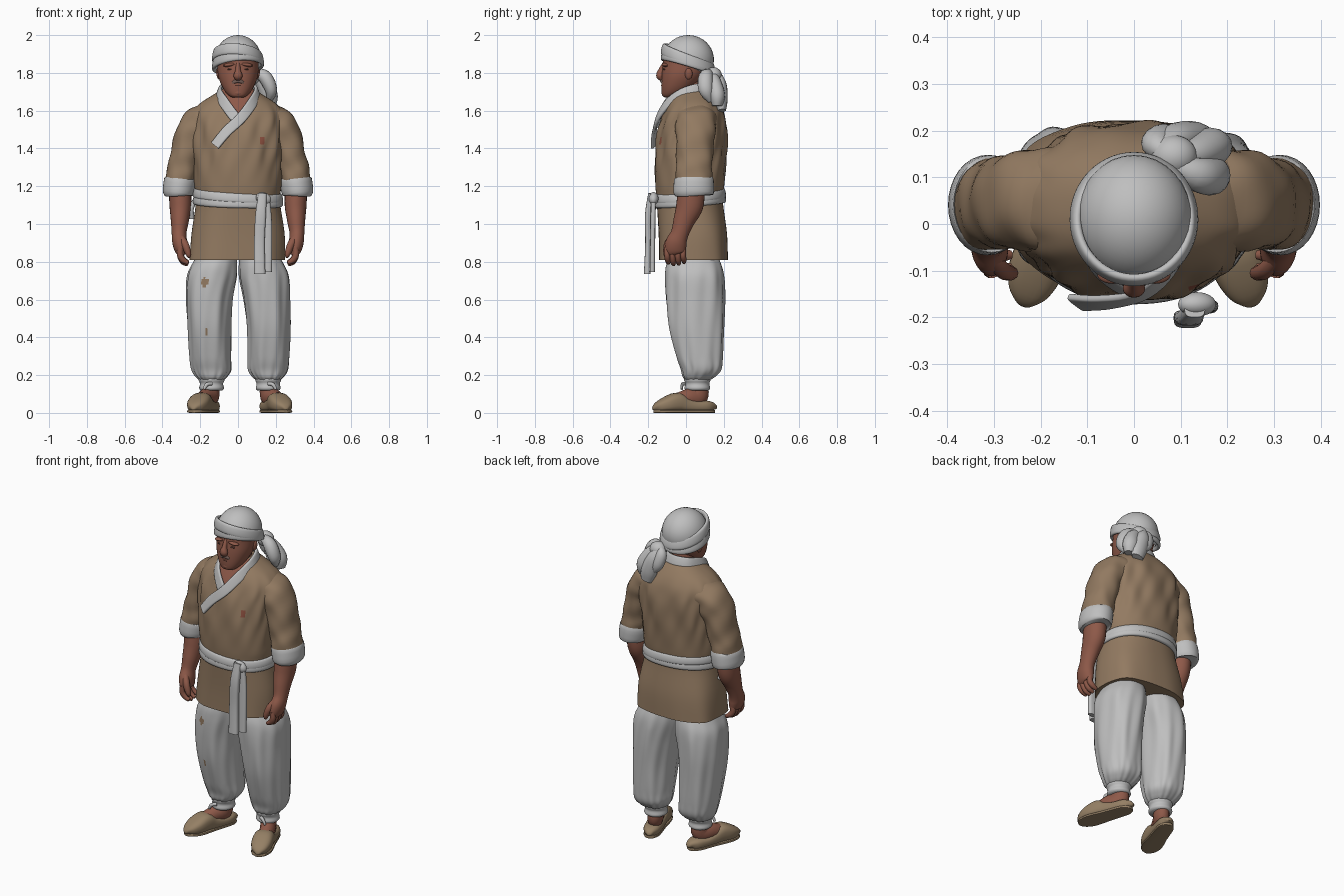
import bpy, bmesh, math
from mathutils import Vector, Matrix


def mat(name, r, g, b):
    m = bpy.data.materials.new(name)
    m.diffuse_color = (r, g, b, 1)
    return m


CLOTH = mat("white cloth", 0.52, 0.52, 0.52)
TAN = mat("tan cloth", 0.29, 0.195, 0.12)
SKIN = mat("skin", 0.27, 0.10, 0.066)
SHOE = mat("shoe leather", 0.30, 0.215, 0.13)
DARK = mat("dark brown", 0.12, 0.055, 0.04)
GREY = mat("grey moustache", 0.19, 0.12, 0.10)
STAIN = mat("red stain", 0.26, 0.08, 0.05)


def smooth_path(pts, sub, closed=False):
    """Catmull-Rom interpolation of tuples of any length."""
    n, out = len(pts), []
    get = (lambda i: pts[i % n]) if closed else (lambda i: pts[min(max(i, 0), n - 1)])
    for i in range(n if closed else n - 1):
        for k in range(sub):
            t = k / sub
            out.append(tuple(0.5 * (2 * b + (c - a) * t + (2 * a - 5 * b + 4 * c - d) * t * t
                                    + (3 * b - a - 3 * c + d) * t ** 3)
                             for a, b, c, d in zip(get(i - 1), get(i), get(i + 1), get(i + 2))))
    return out if closed else out + [tuple(pts[-1])]


def skin_rings(name, rings, mats, closed=False, rule=None):
    """Bridge rings of points; rule(centre) picks a material slot."""
    bm = bmesh.new()
    rows = [[bm.verts.new(p) for p in r] for r in rings]
    n = len(rows[0])
    for i in range(len(rows) if closed else len(rows) - 1):
        a, b = rows[i], rows[(i + 1) % len(rows)]
        for j in range(n):
            bm.faces.new((a[j], a[(j + 1) % n], b[(j + 1) % n], b[j]))
    if not closed:
        bm.faces.new(rows[0][::-1])
        bm.faces.new(rows[-1])
    bmesh.ops.recalc_face_normals(bm, faces=bm.faces)
    if rule:
        for f in bm.faces:
            f.material_index = rule(f.calc_center_median())
    return finish(name, bm, mats)


def finish(name, bm, mats):
    me = bpy.data.meshes.new(name)
    bm.to_mesh(me)
    bm.free()
    for m in mats:
        me.materials.append(m)
    ob = bpy.data.objects.new(name, me)
    bpy.context.collection.objects.link(ob)
    return ob


def power(v, e):
    return math.copysign(abs(v) ** (2 / e), v)


def loft(name, rows, mats, n=32, e=lambda z: 2.0, sub=5, fold=None, rule=None):
    """Horizontal sections: rows of (z, cx, cy, rx, ry)."""
    rings = []
    for z, cx, cy, rx, ry in smooth_path(rows, sub):
        ring = []
        for j in range(n):
            a = math.tau * j / n
            k = 1 + (fold(a, z) if fold else 0)
            ring.append((cx + rx * k * power(math.cos(a), e(z)), cy + ry * k * power(math.sin(a), e(z)), z))
        rings.append(ring)
    return skin_rings(name, rings, mats, rule=rule)


def tube(name, pts, mats, n=16, e=2.0, sub=5, closed=False, normal=None, fold=None):
    """Sweep along (x, y, z, ra, rb); rb lies along the normal, ra across it."""
    path = smooth_path(pts, sub, closed)
    rings, m = [], len(path)
    for i, p in enumerate(path):
        q = Vector(path[(i + 1) % m if closed else min(i + 1, m - 1)][:3])
        o = Vector(path[i - 1 if closed else max(i - 1, 0)][:3])
        t, c = (q - o).normalized(), Vector(p[:3])
        nv = normal(c) if normal else Vector((0, -1, 0))
        b = (nv - t * nv.dot(t)).normalized()
        a, ring = t.cross(b), []
        for j in range(n):
            w = math.tau * j / n
            k = 1 + (fold(w, i) if fold else 0)
            ring.append(c + a * p[3] * k * power(math.cos(w), e) + b * p[4] * k * power(math.sin(w), e))
        rings.append(ring)
    return skin_rings(name, rings, mats, closed)


def ball(name, loc, size, m, rot=0, cut=None):
    bm = bmesh.new()
    bmesh.ops.create_uvsphere(bm, u_segments=32, v_segments=20, radius=1)
    bmesh.ops.transform(bm, verts=bm.verts, matrix=Matrix.Translation(loc)
                        @ Matrix.Rotation(rot, 4, 'Y') @ Matrix.Diagonal((*size, 1)))
    if cut:
        bmesh.ops.bisect_plane(bm, geom=bm.verts[:] + bm.edges[:] + bm.faces[:],
                               plane_co=cut[0], plane_no=cut[1], clear_inner=True)
    return finish(name, bm, [m])


def radial(c):
    return Vector((c.x, c.y - 0.03, 0.03))


# Tunic with open neckline and a small stain
def tunic_rule(c):
    if c.y < 0 and c.z > 1.55 + 1.4 * abs(c.x):
        return 1
    return 2 if c.y < 0 and abs(c.x - 0.13) + abs(c.z - 1.44) < 0.022 else 0


def tunic_fold(a, z):
    up = min(max((z - 1.18) * 5, 0), 1) * min(max((1.66 - z) * 8, 0), 1)
    return up * (0.024 * math.sin(9 * a + 14 * z) + 0.016 * math.sin(15 * a - 23 * z)) \
        + 0.04 * max(0, 1.1 - z) * math.sin(7 * a + 3 * z)


loft("tunic", [(0.81, -0.005, 0.038, 0.252, 0.182), (0.95, 0, 0.035, 0.246, 0.181),
               (1.12, 0, 0.02, 0.222, 0.175), (1.2, 0, 0.02, 0.23, 0.182), (1.3, 0, 0.022, 0.236, 0.187),
               (1.4, 0, 0.027, 0.242, 0.188), (1.5, 0, 0.035, 0.247, 0.182), (1.58, 0, 0.042, 0.245, 0.162),
               (1.635, 0, 0.042, 0.205, 0.138), (1.685, 0, 0.038, 0.13, 0.105), (1.715, 0, 0.035, 0.08, 0.075)],
     [TAN, SKIN, STAIN], n=112, e=lambda z: 2.3 + max(0, 1.1 - z) * 2, fold=tunic_fold, rule=tunic_rule)

# Crossed collar, one band around the neck
tube("collar", [(*p, 0.028, 0.009) for p in (
    (-0.122, -0.168, 1.415), (-0.06, -0.167, 1.49), (0.015, -0.15, 1.56), (0.075, -0.095, 1.64),
    (0.103, -0.01, 1.695), (0.075, 0.08, 1.72), (0, 0.108, 1.725), (-0.075, 0.08, 1.72),
    (-0.103, -0.01, 1.695), (-0.075, -0.095, 1.645), (-0.02, -0.138, 1.57), (0.02, -0.145, 1.53))],
    [CLOTH], e=4, normal=radial)

# Sash: two overlapping wraps sagging at the front, knot, hanging tails, side loop
for name, z, tilt in (("sash_upper", 1.15, 0.015), ("sash_lower", 1.124, 0.006)):
    ring = [(0.225 * power(math.cos(a), 2.2), 0.02 + 0.178 * power(math.sin(a), 2.2),
             z - tilt * math.cos(a) + 0.014 * math.sin(a), 0.026, 0.013)
            for a in (math.tau * i / 24 for i in range(24))]
    tube(name, ring, [CLOTH], closed=True, sub=3, e=2.6, normal=radial)
ball("sash_knot", (0.135, -0.172, 1.135), (0.042, 0.026, 0.032), CLOTH, 0.4)
tube("sash_tail_front", [(0.13, -0.182, 1.16, 0.022, 0.018), (0.12, -0.2, 1.05, 0.028, 0.017),
                         (0.113, -0.2, 0.9, 0.028, 0.016), (0.115, -0.205, 0.735, 0.03, 0.018)], [CLOTH], e=3)
tube("sash_tail_back", [(0.145, -0.172, 1.14, 0.022, 0.014), (0.152, -0.175, 1.0, 0.028, 0.013),
                        (0.15, -0.178, 0.745, 0.029, 0.014)], [CLOTH], e=3)
tube("sash_side_loop", [(-0.225, 0.03, 1.13, 0.012, 0.012), (-0.25, 0.01, 1.08, 0.016, 0.016),
                        (-0.245, 0.02, 1.03, 0.016, 0.016)], [CLOTH])


def leg_fold(a, z):
    low = 1 if z < 0.7 else max(0, (0.85 - z) / 0.15)
    return low * (0.024 * math.sin(6 * a + 5 * z) + 0.016 * math.sin(11 * a - 8 * z)) \
        + max(0, 0.3 - z) * 0.22 * math.sin(16 * a)


def leg_rule(c):
    patch = abs(c.x + 0.175) + abs(c.z - 0.69) < 0.028 or abs(c.x + 0.17) + abs(c.z - 0.43) < 0.014
    return int(c.y < 0 and patch)


def sleeve_fold(a, i):
    return 0.026 * math.sin(2 * a + i * 0.9) + 0.018 * math.sin(5 * a - i * 0.6)


for s, side in ((1, "left"), (-1, "right")):
    # Sleeve, rolled cuff
    tube(side + "_sleeve", [(s * 0.11, 0.05, 1.585, 0.065, 0.09), (s * 0.17, 0.052, 1.56, 0.08, 0.108),
                            (s * 0.218, 0.052, 1.52, 0.09, 0.108),
                            (s * 0.255, 0.048, 1.45, 0.085, 0.102), (s * 0.282, 0.045, 1.35, 0.078, 0.096),
                            (s * 0.30, 0.042, 1.27, 0.08, 0.096), (s * 0.312, 0.04, 1.2, 0.076, 0.095)],
         [TAN], n=40, e=2.2, fold=sleeve_fold)
    tube(side + "_cuff", [(s * 0.305, 0.042, 1.242, 0.074, 0.098), (s * 0.306, 0.042, 1.232, 0.085, 0.105),
                          (s * 0.316, 0.04, 1.165, 0.083, 0.107), (s * 0.317, 0.04, 1.152, 0.07, 0.095)],
         [CLOTH], n=32, sub=3)
    # Forearm and palm
    tube(side + "_forearm", [(s * 0.308, 0.03, 1.2, 0.058, 0.07), (s * 0.305, 0.02, 1.1, 0.058, 0.072),
                             (s * 0.308, -0.01, 1.02, 0.048, 0.057), (s * 0.312, -0.033, 0.95, 0.039, 0.047),
                             (s * 0.308, -0.052, 0.9, 0.039, 0.056), (s * 0.302, -0.057, 0.855, 0.03, 0.054),
                             (s * 0.298, -0.055, 0.845, 0.015, 0.04)], [SKIN], n=24)
    # Curled fingers and thumb
    for i in range(4):
        y, d = -0.1 + 0.028 * i, 0.008 * abs(i - 1.3)
        tube(f"{side}_finger_{i + 1}", [(s * 0.304, y, 0.875, 0.016, 0.016), (s * 0.306, y, 0.835, 0.017, 0.016),
                                        (s * 0.29, y + 0.004, 0.798 + d, 0.016, 0.015),
                                        (s * 0.264, y + 0.006, 0.783 + d, 0.01, 0.01)], [SKIN], n=10)
    tube(side + "_thumb", [(s * 0.303, -0.075, 0.93, 0.018, 0.018), (s * 0.28, -0.1, 0.89, 0.02, 0.018),
                           (s * 0.262, -0.105, 0.84, 0.015, 0.015), (s * 0.26, -0.1, 0.822, 0.006, 0.006)],
         [SKIN], n=10)
    # Baggy trouser leg gathered at the ankle, small patches on the right leg
    ax = s * 0.15 + 0.01
    loft(side + "_trouser_leg", [(0.165, ax, 0.055, 0.05, 0.05), (0.19, ax, 0.068, 0.08, 0.085),
                                 (0.23, ax, 0.08, 0.103, 0.108), (0.3, s * 0.154 + 0.008, 0.072, 0.108, 0.125),
                                 (0.45, s * 0.157 + 0.005, 0.056, 0.113, 0.146), (0.6, s * 0.152, 0.05, 0.122, 0.155),
                                 (0.72, s * 0.138, 0.046, 0.132, 0.154), (0.79, s * 0.123, 0.042, 0.119, 0.143),
                                 (0.85, s * 0.105, 0.04, 0.1, 0.115)], [CLOTH, TAN], n=80,
         e=lambda z: 2.2, sub=8, fold=leg_fold, rule=leg_rule)
    # Ankle wrap with a small tie
    loft(side + "_ankle_wrap", [(0.118, ax, 0.06, 0.056, 0.058), (0.13, ax, 0.06, 0.066, 0.068),
                                (0.155, ax, 0.06, 0.061, 0.063), (0.175, ax, 0.06, 0.069, 0.07),
                                (0.2, ax, 0.06, 0.06, 0.065)], [CLOTH], sub=3)
    tube(side + "_ankle_tie", [(ax, -0.005, 0.155, 0.01, 0.01), (ax + s * 0.025, -0.02, 0.15, 0.01, 0.008),
                               (ax + s * 0.04, -0.022, 0.125, 0.007, 0.006)], [CLOTH], n=8)
    # Foot, low shoe and sole, turned outward
    place = Matrix.Translation((s * 0.188 + 0.009, -0.006, 0)) @ Matrix.Rotation(s * math.radians(19), 4, 'Z')
    foot = tube(side + "_foot", [(-s * 0.012, 0.08, 0.15, 0.042, 0.05), (-s * 0.01, 0.075, 0.09, 0.044, 0.058),
                                 (0, 0.02, 0.078, 0.043, 0.05), (0, -0.06, 0.06, 0.04, 0.038)],
                [SKIN], normal=lambda c: Vector((0, -0.8, 0.6)))
    outline = [(0.163, 0.012, 0.03), (0.155, 0.028, 0.05), (0.12, 0.046, 0.062), (0.06, 0.05, 0.062),
               (0.0, 0.052, 0.08), (-0.045, 0.057, 0.104), (-0.1, 0.058, 0.084), (-0.145, 0.044, 0.058),
               (-0.165, 0.024, 0.038), (-0.172, 0.008, 0.02)]
    shoe = tube(side + "_shoe", [(0, y, 0.003 + h / 2, w, h / 2) for y, w, h in outline],
                [SHOE], n=28, e=2.7, sub=3, normal=lambda c: Vector((0, 0, 1)))
    sole = tube(side + "_sole", [(0, y * 1.01, 0.008, w, 0.008) for y, w, h in outline],
                [SHOE], n=16, e=5, sub=3, normal=lambda c: Vector((0, 0, 1)))
    for ob in (foot, shoe, sole):
        ob.data.transform(place)
    # Ear, eye, brow
    ball(side + "_ear", (s * 0.104, 0.014, 1.795), (0.011, 0.02, 0.03), SKIN, s * 0.15)
    ball(side + "_eye", (s * 0.042, -0.114, 1.82), (0.015, 0.008, 0.005), DARK, s * 0.15)
    ball(side + "_brow", (s * 0.045, -0.108, 1.843), (0.034, 0.02, 0.01), SKIN, s * 0.15)

# Neck and head
tube("neck", [(0, 0.045, 1.56, 0.085, 0.08), (0, 0.03, 1.66, 0.068, 0.068), (0, 0.01, 1.77, 0.065, 0.07)],
     [SKIN], n=24)
loft("head", [(1.67, 0, -0.08, 0.03, 0.03), (1.678, 0, -0.078, 0.046, 0.046), (1.70, 0, -0.058, 0.068, 0.071),
              (1.74, 0, -0.036, 0.09, 0.094), (1.79, 0, -0.015, 0.106, 0.113), (1.85, 0, 0, 0.109, 0.122),
              (1.9, 0, 0.005, 0.108, 0.122), (1.94, 0, 0.005, 0.08, 0.095)], [SKIN], n=48, e=lambda z: 2.2)
tube("nose", [(0, -0.11, 1.85, 0.012, 0.014), (0, -0.128, 1.815, 0.014, 0.017),
              (0, -0.138, 1.785, 0.024, 0.02), (0, -0.128, 1.766, 0.016, 0.012)], [SKIN])
tube("moustache", [(-0.036, -0.113, 1.735, 0.006, 0.005), (-0.02, -0.126, 1.752, 0.01, 0.007),
                   (0, -0.13, 1.757, 0.009, 0.007), (0.02, -0.126, 1.752, 0.01, 0.007),
                   (0.036, -0.113, 1.735, 0.006, 0.005)], [GREY], n=10)
ball("lower_lip", (0, -0.122, 1.733), (0.024, 0.01, 0.006), SKIN)
ball("chin", (0, -0.1, 1.695), (0.036, 0.03, 0.024), SKIN)

# Head scarf: cap, two wraps, knot and loose ends
ball("scarf_cap", (0, 0.012, 1.87), (0.124, 0.136, 0.13), CLOTH, cut=((0, 0.01, 1.84), (0, 0.45, 0.9)))
for name, z, tilt, roll in (("scarf_band_lower", 1.855, 0.04, 0.01), ("scarf_band_upper", 1.88, 0.046, -0.012)):
    tube(name, [(0.125 * math.cos(a), 0.01 + 0.13 * math.sin(a),
                 z - tilt * math.sin(a) + roll * math.cos(a), 0.03, 0.011)
                for a in (math.tau * i / 20 for i in range(20))], [CLOTH], closed=True, sub=3, e=2.6, normal=radial)
ball("scarf_knot", (0.085, 0.145, 1.785), (0.05, 0.045, 0.045), CLOTH)
for i, pts in enumerate((
        ((0.08, 0.14, 1.8, 0.02, 0.02), (0.13, 0.15, 1.75, 0.04, 0.036), (0.163, 0.165, 1.68, 0.048, 0.042),
         (0.17, 0.165, 1.625, 0.03, 0.026)),
        ((0.07, 0.16, 1.8, 0.02, 0.02), (0.09, 0.18, 1.74, 0.042, 0.034), (0.12, 0.185, 1.66, 0.05, 0.036),
         (0.135, 0.19, 1.6, 0.036, 0.022)),
        ((0.08, 0.13, 1.8, 0.02, 0.02), (0.14, 0.105, 1.78, 0.036, 0.038), (0.175, 0.105, 1.71, 0.032, 0.038),
         (0.165, 0.13, 1.65, 0.014, 0.014)),
        ((0.07, 0.15, 1.8, 0.02, 0.02), (0.05, 0.17, 1.77, 0.034, 0.03), (0.065, 0.185, 1.71, 0.036, 0.03),
         (0.09, 0.19, 1.66, 0.014, 0.014)))):
    tube(f"scarf_end_{i + 1}", pts, [CLOTH], n=16)

# Smooth cloth and skin, keep hard rims
bpy.ops.object.select_all(action='SELECT')
bpy.context.view_layer.objects.active = bpy.data.objects["tunic"]
bpy.ops.object.shade_smooth_by_angle(angle=math.radians(50))
